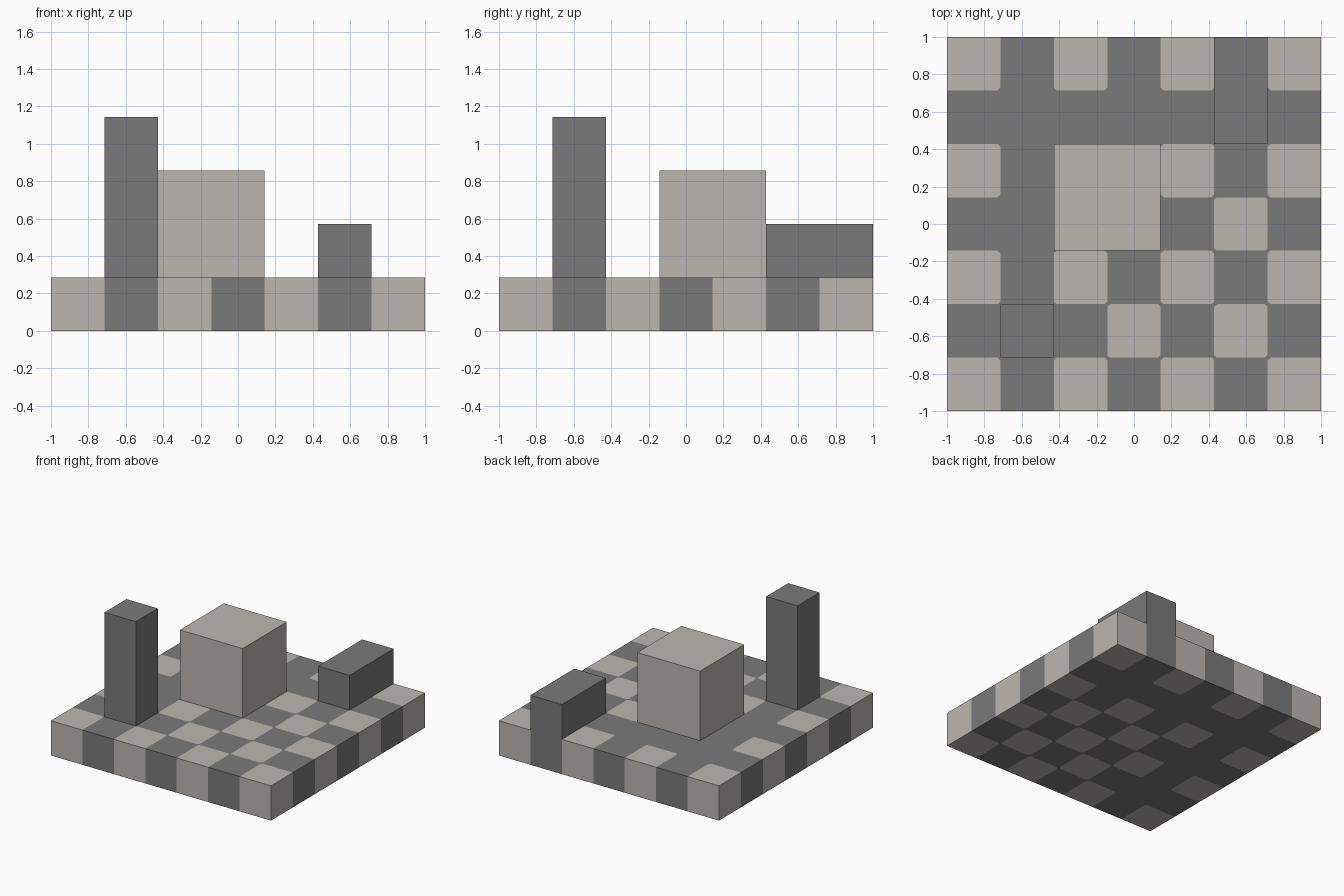
import bpy, bmesh
from math import floor
from mathutils import Vector

CELLS = 7
U = 2 / CELLS  # one grid cell

old = bpy.data.objects.get("Cube")
if old:
    bpy.data.objects.remove(old, do_unlink=True)


def material(name, rgb):
    mat = bpy.data.materials.new(name)
    mat.use_nodes = True
    mat.diffuse_color = (*rgb, 1)
    mat.node_tree.nodes["Principled BSDF"].inputs["Base Color"].default_value = (*rgb, 1)
    return mat


dark = material("dark grey", (0.195, 0.195, 0.195))
light = material("pale stone", (0.5, 0.472, 0.445))


def finish(name, bm, mats):
    mesh = bpy.data.meshes.new(name)
    bm.to_mesh(mesh)
    bm.free()
    for mat in mats:
        mesh.materials.append(mat)
    obj = bpy.data.objects.new(name, mesh)
    bpy.context.collection.objects.link(obj)
    return obj


def is_light(col, row):
    """Checkerboard with dark streets along one column and one row."""
    if col % 2 == 0 and row % 2 == 0:
        return True
    return col in (3, 5) and row in (1, 3) 


# Checkered slab: grid with softened tile corners, extruded to full depth
bm = bmesh.new()
bmesh.ops.create_grid(bm, x_segments=CELLS, y_segments=CELLS, size=1)
inner = [v for v in bm.verts if not v.is_boundary]
bmesh.ops.bevel(bm, geom=inner, offset=0.015, segments=1, affect='VERTICES')
grown = bmesh.ops.extrude_face_region(bm, geom=bm.faces[:], use_keep_orig=True)
for v in grown["geom"]:
    if isinstance(v, bmesh.types.BMVert):
        v.co.z += U
bmesh.ops.recalc_face_normals(bm, faces=bm.faces[:])
for f in bm.faces:
    c = f.calc_center_median() * 0.99
    col, row = (floor((p + 1) / U) for p in (c.x, c.y))
    is_corner_joint = f.calc_area() < 0.01
    f.material_index = int(is_light(col, row) and not is_corner_joint)
finish("checkered_base", bm, (dark, light))


# Blocks standing on the slab, placed and sized in grid cells
def block(name, col, row, wide, deep, tall, mat):
    bm = bmesh.new()
    bmesh.ops.create_cube(bm, size=1)
    for v in bm.verts:
        v.co = Vector(((v.co.x + 0.5) * wide, (v.co.y + 0.5) * deep, (v.co.z + 0.5) * tall)) * U
    obj = finish(name, bm, (mat,))
    obj.location = (col * U - 1, row * U - 1, U)


block("tall_tower", 1, 1, 1, 1, 3, dark)
block("large_block", 2, 3, 2, 2, 2, light)
block("low_block", 5, 5, 1, 2, 1, dark)
